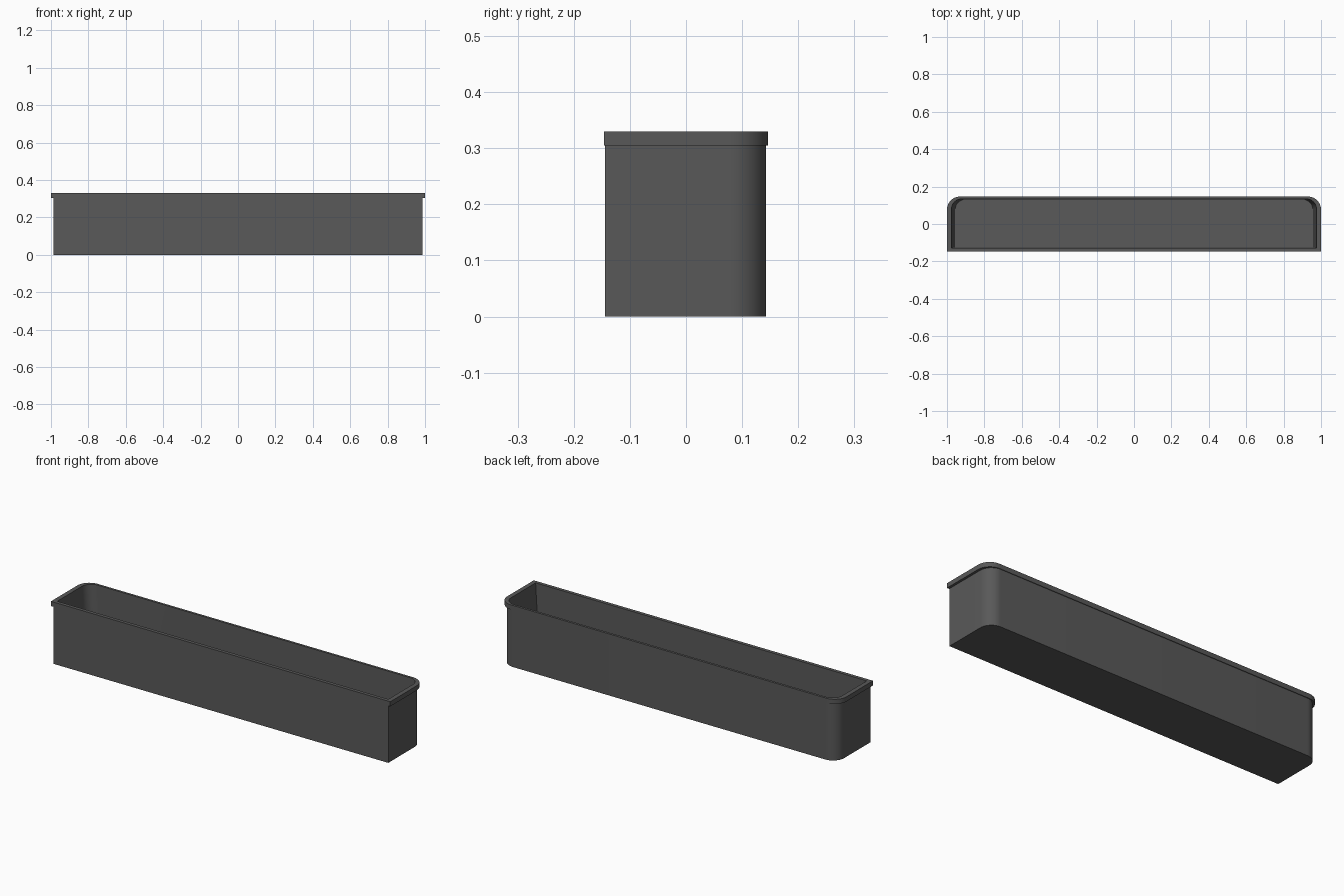
import bpy, bmesh, math

if "Cube" in bpy.data.objects:
    bpy.data.objects.remove(bpy.data.objects["Cube"])

grey = bpy.data.materials.new("dark grey")
grey.diffuse_color = (0.1, 0.1, 0.1, 1)
grey.use_nodes = True
grey.node_tree.nodes["Principled BSDF"].inputs["Base Color"].default_value = grey.diffuse_color


def outline(hx, y0, y1, r, n=12):
    """Square front corners, rounded back corners, counter-clockwise."""
    pts = [(-hx, y0), (hx, y0)]
    for cx, start in ((hx - r, 0), (r - hx, 90)):
        for i in range(n + 1):
            a = math.radians(start + 90 * i / n)
            pts.append((cx + r * math.cos(a), y1 - r + r * math.sin(a)))
    return pts


# Each ring: half width, front y, back y, corner radius, height
rings = [
    (0.987, -0.1445, 0.143, 0.066, 0.0),     # outer base
    (0.987, -0.1445, 0.143, 0.066, 0.305),   # under the lip
    (1.0, -0.1465, 0.1465, 0.070, 0.305),    # lip lower edge
    (1.0, -0.1465, 0.1465, 0.070, 0.33),     # lip upper edge
    (0.976, -0.128, 0.134, 0.055, 0.33),     # opening
    (0.956, -0.125, 0.131, 0.054, 0.02),     # inner floor
]

bm = bmesh.new()
loops = [[bm.verts.new((x, y, z)) for x, y in outline(hx, y0, y1, r)]
         for hx, y0, y1, r, z in rings]
for lo, hi in zip(loops, loops[1:]):
    for i in range(len(lo)):
        j = (i + 1) % len(lo)
        bm.faces.new((lo[i], lo[j], hi[j], hi[i]))
bm.faces.new(loops[0][::-1])   # underside
bm.faces.new(loops[-1])        # inner floor
bmesh.ops.recalc_face_normals(bm, faces=bm.faces)

# Open trough with lip
mesh = bpy.data.meshes.new("trough_bin")
bm.to_mesh(mesh)
bm.free()
mesh.materials.append(grey)
obj = bpy.data.objects.new("trough_bin", mesh)
bpy.context.collection.objects.link(obj)
bpy.context.view_layer.objects.active = obj
obj.select_set(True)
bpy.ops.object.shade_smooth_by_angle(angle=math.radians(30))
